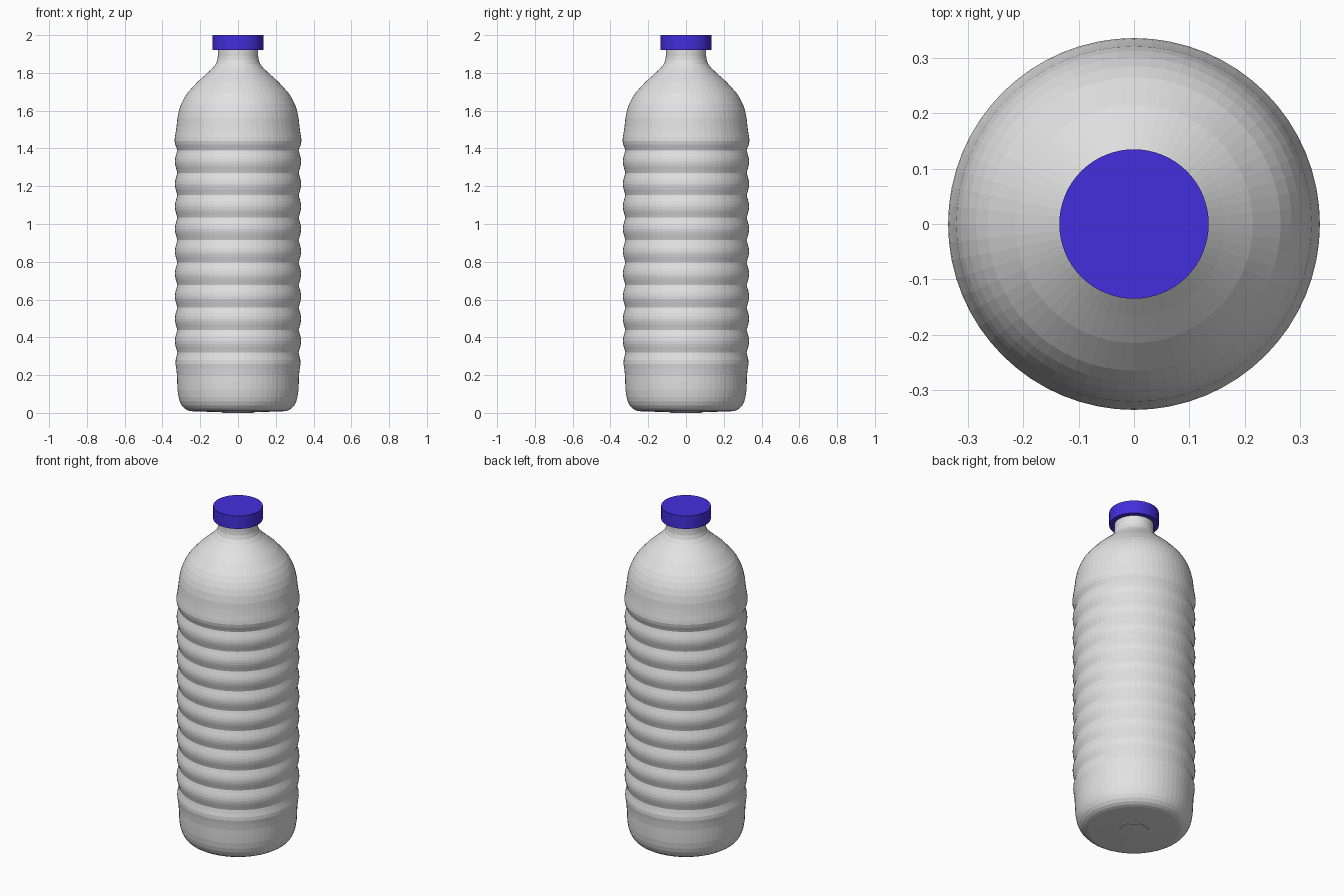
import bpy, bmesh, math

if "Cube" in bpy.data.objects:
    bpy.data.objects.remove(bpy.data.objects["Cube"])

SEGMENTS = 64


def material(name, rgb):
    m = bpy.data.materials.new(name)
    m.diffuse_color = (*rgb, 1.0)
    m.use_nodes = True
    m.node_tree.nodes["Principled BSDF"].inputs["Base Color"].default_value = m.diffuse_color
    return m


def lathe(name, profile, mat, angle):
    """Revolve (radius, height) points about z and close both ends."""
    bm = bmesh.new()
    rings = []
    for r, z in profile:
        rings.append([bm.verts.new((r * math.cos(2 * math.pi * i / SEGMENTS),
                                    r * math.sin(2 * math.pi * i / SEGMENTS), z))
                      for i in range(SEGMENTS)])
    for a, b in zip(rings, rings[1:]):
        for i in range(SEGMENTS):
            j = (i + 1) % SEGMENTS
            bm.faces.new((a[i], a[j], b[j], b[i]))
    bm.faces.new(rings[0][::-1])
    bm.faces.new(rings[-1])
    mesh = bpy.data.meshes.new(name)
    bm.to_mesh(mesh)
    bm.free()
    mesh.materials.append(mat)
    obj = bpy.data.objects.new(name, mesh)
    bpy.context.collection.objects.link(obj)
    return obj


plastic = material("pale grey plastic", (0.76, 0.76, 0.76))
blue = material("blue plastic", (0.056, 0.028, 0.72))

# Rounded base with a slightly bowed underside
profile = [(0.08, 0.003), (0.25, 0.009), (0.268, 0.014), (0.284, 0.024),
           (0.298, 0.040), (0.308, 0.060), (0.315, 0.085), (0.320, 0.12),
           (0.322, 0.16), (0.323, 0.20), (0.327, 0.235), (0.331, 0.26),
           (0.330, 0.28), (0.325, 0.30)]

# Ribbed wall: rounded ridges between evenly spaced grooves
GROOVE_LOW, GROOVE_HIGH, RIDGES, STEPS = 0.32, 1.39, 9, 8
pitch = (GROOVE_HIGH - GROOVE_LOW) / RIDGES
for k in range(RIDGES * STEPS + 1):
    t = (k % STEPS) / STEPS
    profile.append((0.321 + 0.013 * math.sin(math.pi * t) ** 1.2,
                    GROOVE_LOW + pitch * k / STEPS))

# Top bulge, shoulder and neck
profile += [(0.325, 1.402), (0.332, 1.42), (0.336, 1.44), (0.334, 1.46),
            (0.329, 1.49), (0.325, 1.52), (0.321, 1.56), (0.313, 1.60),
            (0.301, 1.635), (0.285, 1.667), (0.265, 1.697), (0.215, 1.752),
            (0.165, 1.797), (0.135, 1.825), (0.117, 1.848), (0.109, 1.870),
            (0.107, 1.89), (0.107, 1.93)]
lathe("bottle_body", profile, plastic, 30)

# Screw cap
lathe("bottle_cap", [(0.135, 1.922), (0.135, 2.0)], blue, 30)

# Raised centre foot under the base
lathe("base_foot", [(0.08, 0.0), (0.08, 0.004)], plastic, 30)
